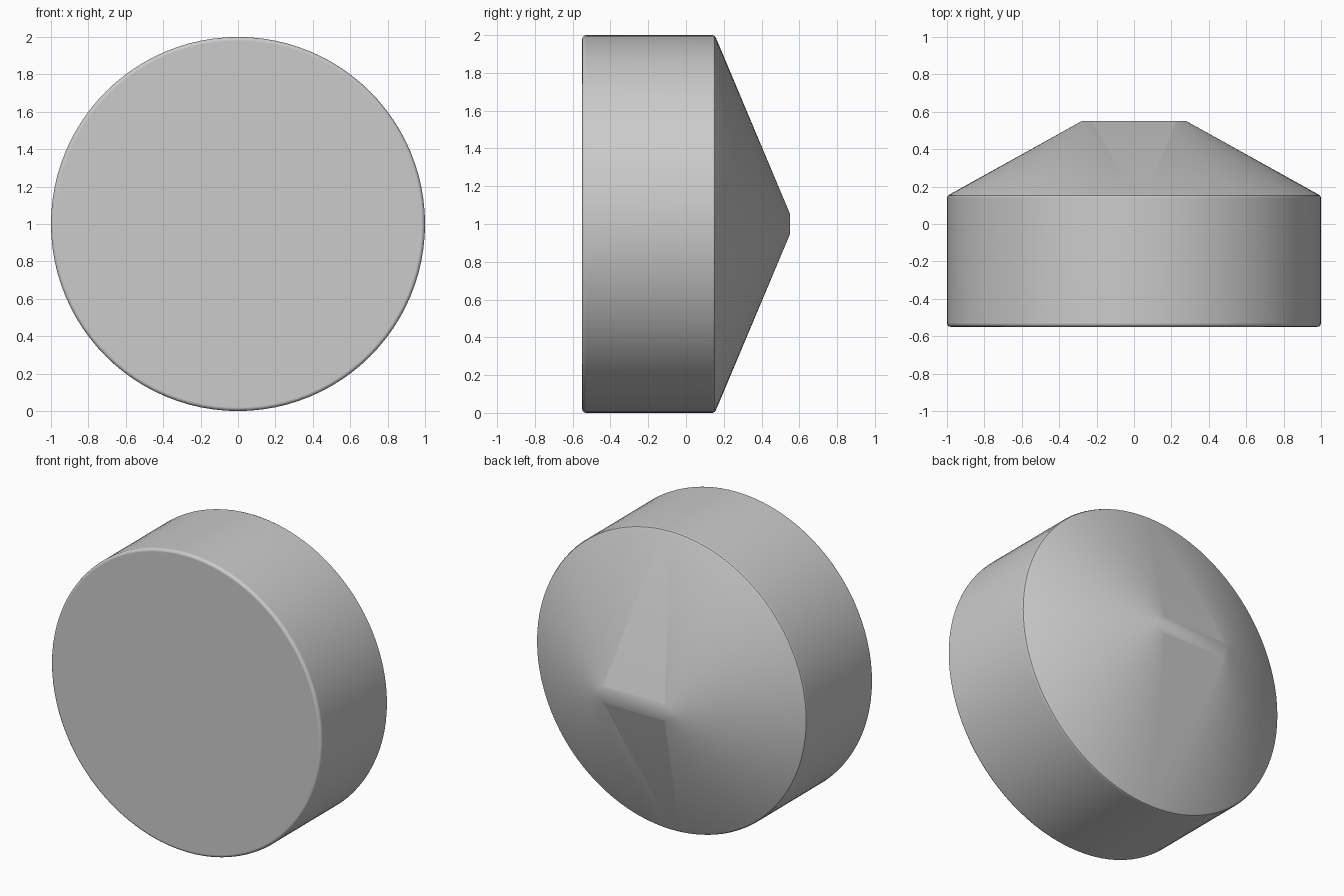
import bpy
import bmesh
import math

default = bpy.data.objects.get("Cube")
if default:
    bpy.data.objects.remove(default, do_unlink=True)

HALF = 48  # steps per half ring


def add_ring(bm, y, radius, spread):
    """Stadium outline: two half circles whose centres sit at +/- spread."""
    ring = []
    for side in (1, -1):
        for i in range(HALF + 1):
            a = -math.pi / 2 + math.pi * i / HALF
            x = side * (spread + radius * math.cos(a))
            z = 1 + side * radius * math.sin(a)
            ring.append(bm.verts.new((x, y, z)))
    return ring


def loft(name, sections):
    bm = bmesh.new()
    rings = [add_ring(bm, *s) for s in sections]
    count = len(rings[0])
    for lower, upper in zip(rings, rings[1:]):
        for i in range(count):
            j = (i + 1) % count
            bm.faces.new((lower[i], lower[j], upper[j], upper[i]))
    bm.faces.new(rings[0])
    bm.faces.new(rings[-1])
    # Round sections have coincident points where the halves meet
    bmesh.ops.remove_doubles(bm, verts=bm.verts, dist=0.0001)
    bmesh.ops.recalc_face_normals(bm, faces=bm.faces)
    mesh = bpy.data.meshes.new(name)
    bm.to_mesh(mesh)
    bm.free()
    obj = bpy.data.objects.new(name, mesh)
    bpy.context.collection.objects.link(obj)
    return obj


# Flat front edge, rounded rim, drum wall, rounded shoulder, taper to a slot
sections = [(-0.55, 0.98, 0)]
for deg in (30, 60, 90):
    a = math.radians(deg)
    sections.append((-0.53 - 0.02 * math.cos(a), 0.98 + 0.02 * math.sin(a), 0))
sections += [
    (0.14, 1, 0),
    (0.152, 0.995, 0),
    (0.16, 0.982, 0),
    (0.55, 0.055, 0.225),
]
knob = loft("tapered_knob", sections)

bpy.ops.object.select_all(action="DESELECT")
knob.select_set(True)
bpy.context.view_layer.objects.active = knob
bpy.ops.object.shade_smooth_by_angle(angle=math.radians(35))

# Keep the large flat faces evenly shaded beside the rounded rims
weighted = knob.modifiers.new("weighted_normals", "WEIGHTED_NORMAL")
weighted.keep_sharp = True
